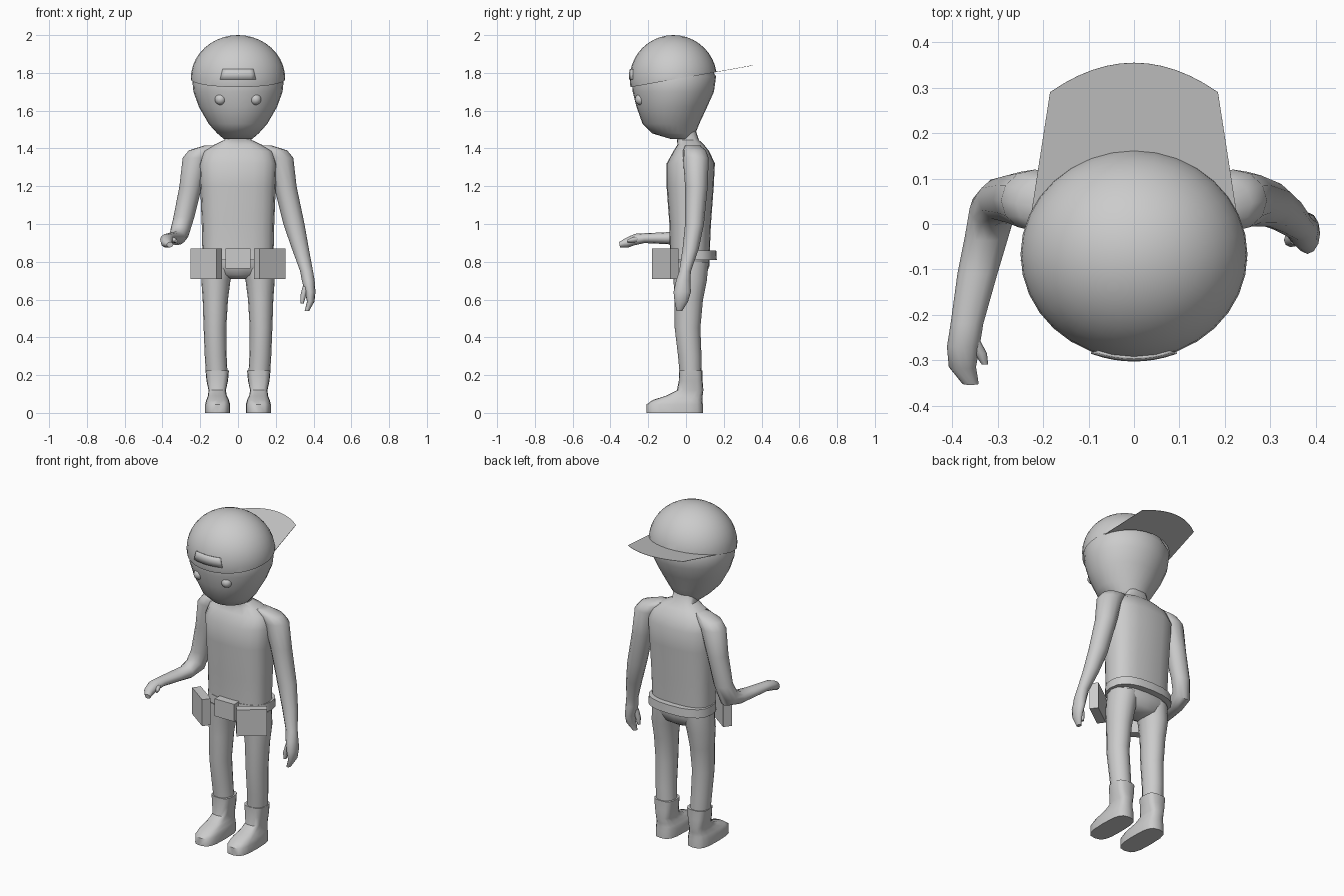
import bpy, bmesh
from math import sin, cos, pi, radians, sqrt, copysign
from mathutils import Matrix, Vector

cube = bpy.data.objects.get("Cube")
if cube:
    bpy.data.objects.remove(cube)

grey = bpy.data.materials.new("plain grey")
grey.use_nodes = True
grey.diffuse_color = (0.6, 0.6, 0.6, 1)
grey.node_tree.nodes["Principled BSDF"].inputs["Base Color"].default_value = grey.diffuse_color


def finish(name, bm, smooth=40):
    bmesh.ops.recalc_face_normals(bm, faces=bm.faces)
    mesh = bpy.data.meshes.new(name)
    bm.to_mesh(mesh)
    bm.free()
    mesh.materials.append(grey)
    ob = bpy.data.objects.new(name, mesh)
    bpy.context.collection.objects.link(ob)
    if smooth:
        bpy.ops.object.select_all(action='DESELECT')
        ob.select_set(True)
        bpy.context.view_layer.objects.active = ob
        bpy.ops.object.shade_smooth_by_angle(angle=radians(smooth))
    return ob


def loft(name, rings, sides=16, power=1.0, mirror=False, smooth=50):
    """Skin over rings of (x, y, z, half width, half depth, tilt about x)."""
    bm = bmesh.new()
    loops = []
    for x, y, z, rx, ry, *tilt in rings:
        t = radians(tilt[0]) if tilt else 0
        loop = []
        for i in range(sides):
            a = 2 * pi * i / sides
            u = rx * copysign(abs(cos(a)) ** power, cos(a))
            v = ry * copysign(abs(sin(a)) ** power, sin(a))
            loop.append(bm.verts.new((x + u, y + v * cos(t), z + v * sin(t))))
        loops.append(loop)
    for lo, hi in zip(loops, loops[1:]):
        for i in range(sides):
            j = (i + 1) % sides
            bm.faces.new((lo[i], lo[j], hi[j], hi[i]))
    bm.faces.new(loops[0])
    bm.faces.new(loops[-1])
    ob = finish(name, bm, smooth)
    if mirror:
        add_mirror(ob)
    return ob


def add_mirror(ob):
    mod = ob.modifiers.new("Mirror", 'MIRROR')
    mod.use_mirror_merge = False


def box(name, centre, size, yaw=0):
    bm = bmesh.new()
    m = Matrix.Translation(centre) @ Matrix.Rotation(radians(yaw), 4, 'Z') @ Matrix.Diagonal((*size, 1))
    bmesh.ops.create_cube(bm, size=1, matrix=m)
    return finish(name, bm, 0)


# Head, rounded skull narrowing to a forward chin
loft("head", [(0, -.025, 1.45, .075, .055), (0, -.065, 1.48, .11, .115),
              (0, -.08, 1.53, .155, .15), (0, -.075, 1.62, .207, .187),
              (0, -.067, 1.70, .236, .215), (0, -.065, 1.78, .244, .224),
              (0, -.065, 1.86, .2, .18)], sides=28, smooth=60)

# Eyes
bm = bmesh.new()
bmesh.ops.create_uvsphere(bm, u_segments=16, v_segments=10, radius=.03,
                          matrix=Matrix.Translation((.093, -.24, 1.66)))
add_mirror(finish("eyes", bm))

# Cap dome, sliced along a plane rising to the back
CAP = Vector((0, -.067, 1.77))
CAP_R = Vector((.25, .231, .23))
SLOPE = .18
EDGE = 1.725


def cap_plane(y):
    return EDGE + SLOPE * (y + .29)


bm = bmesh.new()
bmesh.ops.create_uvsphere(bm, u_segments=32, v_segments=20, radius=1,
                          matrix=Matrix.Translation(CAP) @ Matrix.Diagonal((*CAP_R, 1)))
bmesh.ops.bisect_plane(bm, geom=bm.verts[:] + bm.edges[:] + bm.faces[:],
                       plane_co=(0, -.29, EDGE), plane_no=(0, -SLOPE, 1), clear_inner=True)
finish("cap", bm)

# Strap panel hugging the front of the cap
bm = bmesh.new()
rows = []
for z, w in ((1.765, .095), (1.793, .088), (1.82, .082)):
    row = []
    for i in range(9):
        x = w * (i / 4 - 1)
        y = CAP.y - CAP_R.y * sqrt(1 - (x / CAP_R.x) ** 2 - ((z - CAP.z) / CAP_R.z) ** 2)
        row.append(bm.verts.new((x, y - .005, z)))
    rows.append(row)
for lo, hi in zip(rows, rows[1:]):
    for i in range(8):
        bm.faces.new((lo[i], lo[i + 1], hi[i + 1], hi[i]))
panel = finish("cap_strap", bm)
panel.modifiers.new("Solidify", 'SOLIDIFY').thickness = .008

# Flat brim at the back, a strip between the cap rim and a shallow arc
bm = bmesh.new()
inner, outer = [], []
N = 12
for i in range(N + 1):
    s = 2 * i / N - 1
    a = s * radians(68)
    x, y = .245 * sin(a), CAP.y + .226 * cos(a)
    inner.append(bm.verts.new((x, y, cap_plane(y))))
    y = .355 - .065 * s * s
    outer.append(bm.verts.new((.185 * s, y, cap_plane(y))))
for i in range(N):
    bm.faces.new((inner[i], inner[i + 1], outer[i + 1], outer[i]))
finish("cap_brim", bm, 0).modifiers.new("Solidify", 'SOLIDIFY').thickness = .002

# Torso with sloping shoulders and neck
loft("torso", [(0, .02, .83, .188, .105), (0, .022, 1.0, .192, .11),
               (0, .022, 1.2, .2, .125), (0, .025, 1.32, .205, .128),
               (0, .028, 1.385, .185, .095), (0, .025, 1.42, .125, .07),
               (0, .01, 1.445, .072, .058), (0, -.005, 1.5, .068, .055)],
     sides=20, power=.75)

# Hips and legs
loft("hips", [(0, .025, .85, .185, .1), (0, .025, .78, .185, .1),
              (0, .025, .73, .12, .08), (0, .025, .71, .04, .05)], power=.8)
loft("trousers", [(.1, .025, .80, .088, .095), (.117, .022, .70, .077, .088),
                  (.12, .015, .6, .067, .075), (.122, .008, .45, .06, .068),
                  (.118, .02, .3, .058, .062), (.112, .025, .2, .057, .058)],
     mirror=True)

# Boots
loft("boots", [(.11, .025, .225, .062, .063), (.11, .025, .17, .057, .063),
               (.11, .022, .12, .046, .07), (.109, -.01, .09, .05, .098),
               (.108, -.045, .068, .06, .132), (.108, -.06, .045, .066, .149),
               (.108, -.06, 0, .066, .15)], power=.65, mirror=True, smooth=45)

# Belt, buckle box and angled pouches
loft("belt", [(0, .035, .81, .2, .128), (0, .035, .86, .197, .125)], sides=20, power=.8, smooth=30)
box("buckle", (0, -.105, .818), (.13, .05, .105))
for side, label in ((1, "left"), (-1, "right")):
    box("pouch_" + label, (side * .168, -.11, .79), (.168, .05, .16), side * 36)

# Arms share their shoulder rings; left hangs, right bends forward
shoulder = [(.135, .035, 1.415, .045, .04), (.185, .045, 1.39, .075, .06),
            (.218, .052, 1.35, .075, .068), (.25, .055, 1.2, .06, .06)]
loft("left_arm", shoulder + [
    (.296, .045, 1.0, .056, .05), (.33, .025, .87, .045, .043),
    (.363, -.005, .75, .034, .031), (.372, -.015, .70, .034, .038),
    (.382, -.02, .64, .028, .046), (.385, -.025, .59, .02, .036),
    (.365, -.035, .54, .012, .015)], sides=12)
loft("left_thumb", [(.36, -.03, .67, .018, .018), (.345, -.035, .62, .015, .016),
                    (.34, -.035, .58, .008, .01)], sides=8)
loft("right_arm", [(-x, *rest) for x, *rest in shoulder] + [
    (-.288, .055, 1.03, .055, .05, -10), (-.31, .035, .95, .052, .058, -45),
    (-.325, -.03, .925, .048, .038, -80), (-.345, -.11, .925, .044, .031, -90),
    (-.368, -.22, .925, .036, .026, -90), (-.376, -.27, .918, .036, .03, -90),
    (-.378, -.315, .9, .03, .026, -80), (-.36, -.352, .89, .018, .014, -80)], sides=12)
loft("right_thumb", [(-.36, -.25, .92, .018, .016, -90), (-.338, -.285, .915, .014, .014, -90),
                     (-.328, -.31, .91, .007, .007, -90)], sides=8)
